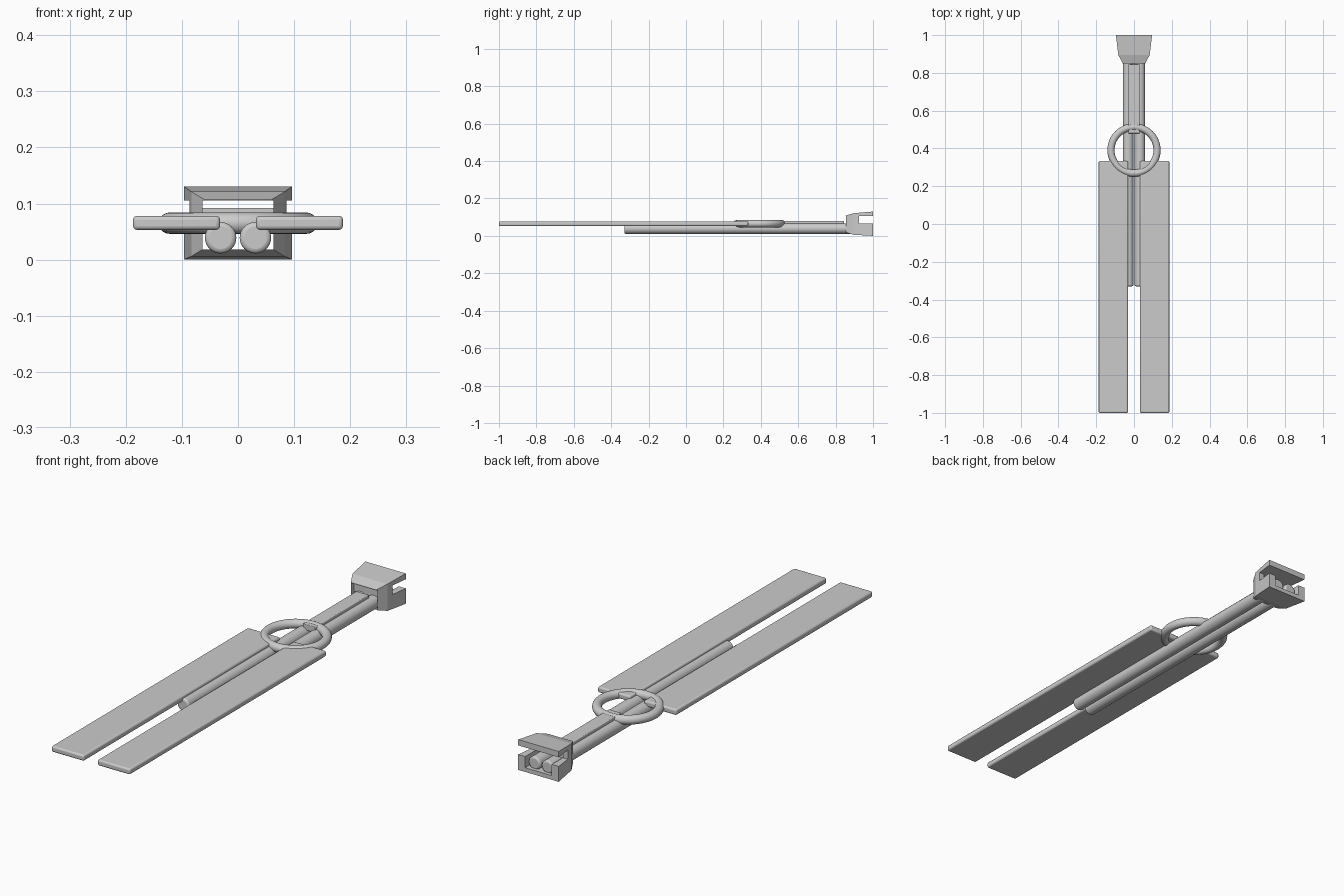
import bpy, bmesh, math

if "Cube" in bpy.data.objects:
    bpy.data.objects.remove(bpy.data.objects["Cube"])


def box(name, x, y, z, bevel=0):
    bpy.ops.mesh.primitive_cube_add(
        size=1, location=[(a + b) / 2 for a, b in (x, y, z)])
    ob = bpy.context.object
    ob.name = name
    ob.scale = [b - a for a, b in (x, y, z)]
    bpy.ops.object.transform_apply(location=False, rotation=False, scale=True)
    if bevel:
        m = ob.modifiers.new("bevel", 'BEVEL')
        m.width, m.segments = bevel, 3
        bpy.ops.object.shade_smooth_by_angle()
    return ob


def cut(target, x, y, z):
    cutter = box("cutter", x, y, z)
    cutter.hide_render = True
    m = target.modifiers.new("cut", 'BOOLEAN')
    m.operation, m.solver, m.object = 'DIFFERENCE', 'EXACT', cutter
    bpy.context.view_layer.objects.active = target
    bpy.ops.object.modifier_apply(modifier="cut")
    bpy.data.objects.remove(cutter)


for side, s in (("left", -1), ("right", 1)):
    # Long flat straps
    xs = sorted((s * 0.032, s * 0.187))
    box(side + "_strap", xs, (-1.0, 0.333), (0.053, 0.078), 0.007)
    # Round cords under the straps, running into the clip
    bpy.ops.mesh.primitive_cylinder_add(
        vertices=32, radius=0.028, depth=1.315,
        location=(s * 0.031, 0.3275, 0.039), rotation=(math.pi / 2, 0, 0))
    cord = bpy.context.object
    cord.name = side + "_cord"
    m = cord.modifiers.new("bevel", 'BEVEL')
    m.width, m.segments = 0.008, 3
    bpy.ops.object.shade_smooth_by_angle()

# Ring joining the straps
bpy.ops.mesh.primitive_torus_add(
    major_radius=0.122, minor_radius=0.019, major_segments=64,
    minor_segments=20, location=(0, 0.391, 0.065))
bpy.context.object.name = "ring"
bpy.ops.object.shade_smooth_by_angle()

# Thin strip from the ring to the clip
box("connecting_strip", (-0.03, 0.03), (0.48, 0.845), (0.055, 0.08), 0.003)

# Flared clip: rectangular sections lofted along y
bm = bmesh.new()
rings = []
for y, w, z0, z1 in ((0.85, 0.06, 0.02, 0.107), (0.895, 0.083, 0.006, 0.121),
                     (1.0, 0.096, 0.0, 0.13)):
    rings.append([bm.verts.new(c) for c in
                  ((-w, y, z0), (w, y, z0), (w, y, z1), (-w, y, z1))])
for a, b in zip(rings, rings[1:]):
    for i in range(4):
        j = (i + 1) % 4
        bm.faces.new((a[i], a[j], b[j], b[i]))
bm.faces.new(rings[0])
bm.faces.new(rings[-1])
bmesh.ops.recalc_face_normals(bm, faces=bm.faces)
me = bpy.data.meshes.new("clip")
bm.to_mesh(me)
bm.free()
clip = bpy.data.objects.new("clip", me)
bpy.context.collection.objects.link(clip)

# Through channel and open rear slot
cut(clip, (-0.063, 0.063), (0.8, 1.1), (0.018, 0.105))
cut(clip, (-0.2, 0.2), (0.925, 1.1), (0.066, 0.105))

# Cross bar inside the clip
box("clip_cross_bar", (-0.066, 0.066), (0.875, 0.92), (0.06, 0.092))
